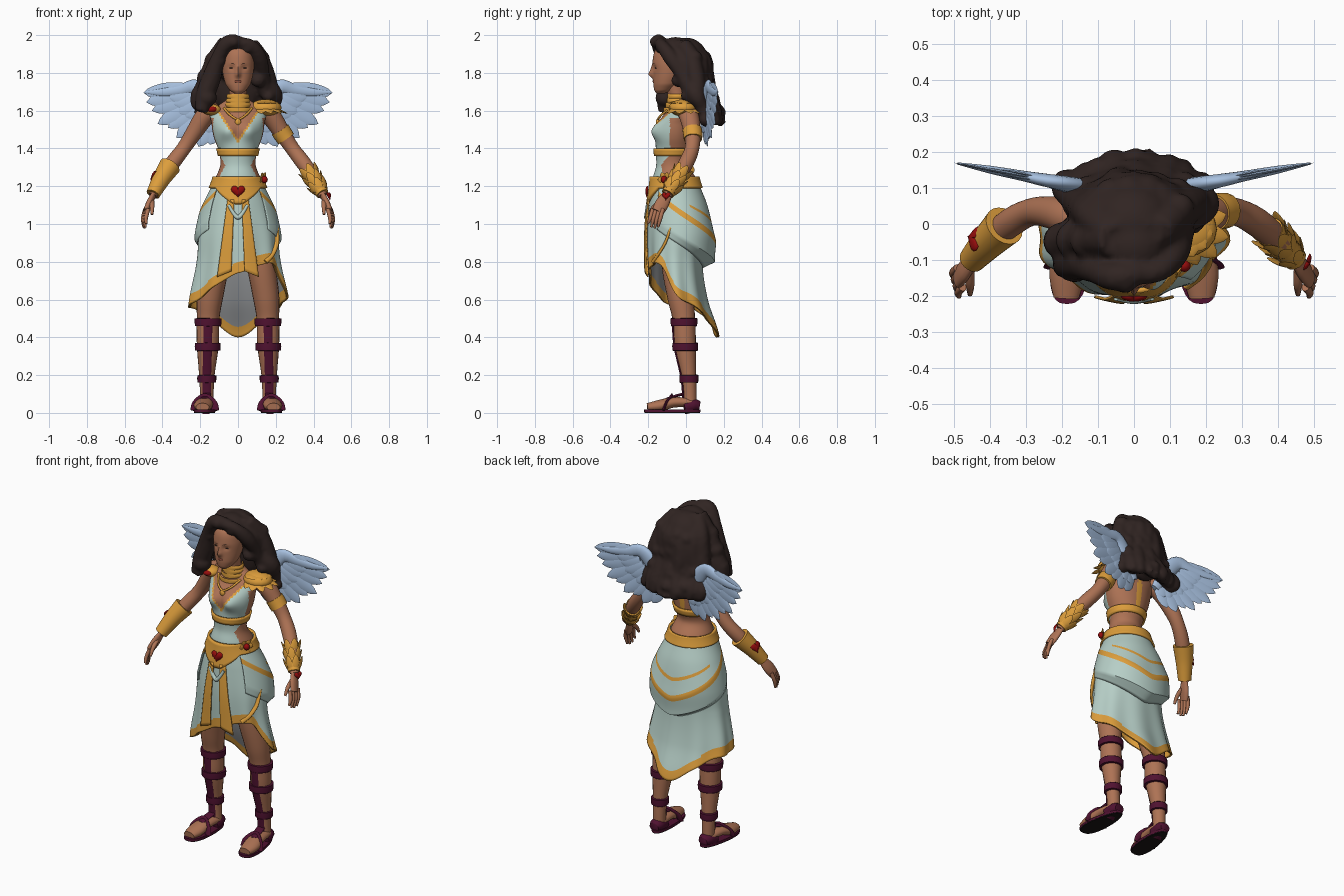
import bpy, bmesh, random
from math import sin, cos, pi, exp, sqrt, radians
from mathutils import Vector as V

random.seed(4)
if "Cube" in bpy.data.objects:
    bpy.data.objects.remove(bpy.data.objects["Cube"])


def material(name, *rgb):
    m = bpy.data.materials.new(name)
    m.use_nodes = True
    m.diffuse_color = (*rgb, 1)
    m.node_tree.nodes["Principled BSDF"].inputs["Base Color"].default_value = (*rgb, 1)
    return m


SKIN = material("skin", .42, .17, .09)
CLOTH = material("pale_cloth", .47, .62, .57)
LINING = material("grey_lining", .27, .28, .29)
GOLD = material("gold", .72, .34, .045)
WING = material("wing_blue", .39, .53, .74)
HAIR = material("dark_hair", .03, .018, .016)
LEATHER = material("maroon_leather", .08, .006, .03)
RED = material("red_gem", .3, .004, .004)
SOLE = material("black_sole", .01, .007, .008)
LIPS = material("lips", .28, .08, .05)


# ---- helpers ----
def blend(rows, i, f):
    """Catmull-Rom between rows i and i+1."""
    p = [rows[min(max(k, 0), len(rows) - 1)] for k in (i - 1, i, i + 1, i + 2)]
    return [b + .5 * f * (c - a + f * (2 * a - 5 * b + 4 * c - d + f * (3 * (b - c) + d - a)))
            for a, b, c, d in zip(*p)]


def along(rows, t):
    x = min(max(t, 0), 1) * (len(rows) - 1)
    i = min(int(x), len(rows) - 2)
    return blend(rows, i, x - i)


def at(rows, key):
    """Look up rows sorted by their first column."""
    key = min(max(key, rows[0][0]), rows[-1][0])
    i = max(k for k in range(len(rows) - 1) if rows[k][0] <= key)
    return blend(rows, i, (key - rows[i][0]) / (rows[i + 1][0] - rows[i][0]))[1:]


def surf(bm, f, nu, nv, rule=None, closed=True, caps=True):
    m = nu if closed else nu + 1
    g = [[bm.verts.new(f(i / nu, j / nv)) for i in range(m)] for j in range(nv + 1)]
    for j in range(nv):
        for i in range(nu):
            k = (i + 1) % m
            face = bm.faces.new((g[j][i], g[j][k], g[j + 1][k], g[j + 1][i]))
            if rule:
                face.material_index = rule((i + .5) / nu, (j + .5) / nv, face.calc_center_median())
    if closed and caps:
        bm.faces.new(g[0][::-1])
        bm.faces.new(g[-1])


def tube(bm, rows, flat=1, ref=(0, 1, 0), nu=14, nv=20):
    def f(u, v):
        p = along(rows, v)
        t = V(along(rows, v + .02)[:3]) - V(along(rows, v - .02)[:3])
        side = t.cross(V(ref)).normalized()
        up = side.cross(t).normalized()
        r = max(p[3], .001)
        return V(p[:3]) + side * r * cos(2 * pi * u) + up * r * flat * sin(2 * pi * u)
    surf(bm, f, nu, nv)


def ball(bm, c, rx, ry, rz, n=16):
    def f(u, v):
        h = pi * (.02 + .96 * v)
        return V(c) + V((rx * sin(h) * cos(2 * pi * u), ry * sin(h) * sin(2 * pi * u), rz * cos(h)))
    surf(bm, f, n, n)


def leaf(bm, base, tip, w, n, thick=.2):
    base, d = V(base), V(tip) - V(base)
    side = d.cross(V(n)).normalized()
    up = side.cross(d).normalized()

    def f(u, v):
        r = w * max(.001, sin(pi * (.15 + .85 * v))) ** .6
        return base + d * v + side * r * cos(2 * pi * u) + up * r * thick * sin(2 * pi * u)
    surf(bm, f, 8, 10)


def heart(bm, c, n, size):
    n = V(n).normalized()
    side = V((0, 0, 1)).cross(n).normalized()
    up = n.cross(side)

    def f(u, v):
        t, k = 2 * pi * u, sqrt(1 - .9 * v * v) * size
        y = (13 * cos(t) - 5 * cos(2 * t) - 2 * cos(3 * t) - cos(4 * t)) / 16
        return V(c) + (side * sin(t) ** 3 + up * y) * k + n * v * size * .4
    surf(bm, f, 32, 4)


def finish(name, bm, *mats, thick=0):
    bmesh.ops.recalc_face_normals(bm, faces=bm.faces)
    me = bpy.data.meshes.new(name)
    bm.to_mesh(me)
    bm.free()
    ob = bpy.data.objects.new(name, me)
    bpy.context.collection.objects.link(ob)
    for m in mats:
        me.materials.append(m)
    bpy.ops.object.select_all(action='DESELECT')
    ob.select_set(True)
    bpy.context.view_layer.objects.active = ob
    bpy.ops.object.shade_smooth_by_angle(angle=radians(50))
    if thick:
        s = ob.modifiers.new("thickness", 'SOLIDIFY')
        s.thickness, s.offset = thick, 0
    return ob


def part(name, mat, build, *args, **kw):
    bm = bmesh.new()
    build(bm, *args, **kw)
    return finish(name, bm, mat)


# ---- torso with painted bodice ----
BODY = [(1.1, -.05, .14, .12), (1.24, -.06, .12, .115), (1.31, -.073, .094, .085), (1.38, -.065, .1, .095),
        (1.46, -.058, .128, .1), (1.53, -.05, .14, .1), (1.59, -.03, .145, .08), (1.63, -.025, .1, .055), (1.67, -.03, .05, .04)]


def body(a, z, off=0):
    cy, rx, ry = at(BODY, z)
    x, y = (rx + off) * sin(a), cy - (ry + off) * cos(a)
    if cos(a) > 0:
        y -= .035 * exp(-((abs(x) - .06) ** 2 + (z - 1.49) ** 2) / .0022)
    return V((x, y, z))


def bodice(u, v, c):
    x, y, z = abs(c.x), c.y, c.z
    if y > -.02:
        return 2 if x < .014 and z > 1.38 else 0
    if z < 1.38:
        return 1 if x < .068 + abs(z - 1.31) * .5 and y < -.08 else 0
    d = x - (z - 1.445) * .65
    if d < 0 or z > 1.62 or y > (-.085 if z < 1.56 else -.035):
        return 0
    return 2 if d < .012 else 1


bm = bmesh.new()
surf(bm, lambda u, v: body(2 * pi * u, 1.1 + .57 * v), 96, 110, bodice)
finish("torso", bm, SKIN, CLOTH, GOLD)
bm = bmesh.new()
surf(bm, lambda u, v: body(2 * pi * u, 1.36 + .04 * v, .006), 48, 3, caps=False)
finish("chest_band", bm, GOLD, thick=.01)

# ---- skirt, overskirt, belt ----
SKIRT = [(.4, -.01, .28, .18), (.6, -.045, .26, .155), (.8, -.06, .22, .143), (.95, -.055, .205, .148),
         (1.1, -.05, .17, .142), (1.25, -.06, .119, .116)]
HEM = [(30 * i, z) for i, z in enumerate((.74, .78, .78, .62, .57, .49, .4, .49, .55, .56, .59, .67, .74))]


def skirt(a, z, off=0):
    cy, rx, ry = at(SKIRT, z)
    return V(((rx + off) * sin(a), cy - (ry + off) * cos(a), z))


def skirt_layer(inset):
    def f(u, v):
        a = 2 * pi * u
        return skirt(a, 1.24 + (at(HEM, 360 * u)[0] - 1.24) * v, .008 * v * v * sin(9 * a) - inset)
    return f


def hem_paint(u, v, c):
    return int(c.z < at(HEM, 360 * u)[0] + .055)


for name, cloth, inset in (("skirt", CLOTH, 0), ("skirt_lining", LINING, .007)):
    bm = bmesh.new()
    surf(bm, skirt_layer(inset), 96, 60, hem_paint, caps=False)
    finish(name, bm, cloth, GOLD, thick=.005)


def overskirt(u, v):
    a = radians(50 + 260 * u)
    back = 1 - sqrt((2 * u - 1) ** 2 + .002)
    edge, low = 1.17 - .28 * back, .97 - .21 * back
    z = 1.23 + (edge - 1.23) * v / .65 if v < .65 else edge + (low - edge) * (v - .65) / .35
    puff = min(v / .65, 1) ** 1.6 * (.007 + .058 * sin(pi * u) ** 2.5) * (1 if v < .92 else (1 - v) / .08)
    return skirt(a, z, puff + .003)


bm = bmesh.new()
surf(bm, overskirt, 72, 50, lambda u, v, c: int(.61 < v < .7 or .42 < v < .47 and .25 < u < .75), closed=False)
finish("overskirt", bm, CLOTH, GOLD, thick=.006)


def belt(u, v):
    front = max(0, 1 - min(u, 1 - u) / .14)
    return skirt(2 * pi * u, 1.25 - v * (.06 + .1 * min(front, .85)), .009 + .004 * v)


bm = bmesh.new()
surf(bm, belt, 80, 8, caps=False)
finish("belt", bm, GOLD, thick=.014)
part("belt_heart", RED, heart, (0, -.2, 1.175), (0, -1, 0), .037)
bm = bmesh.new()
hip = skirt(radians(68), 1.235, .018)
out = V((.85, -.5, 0))
for i in range(6):
    w = V((.5, .85, 0)) * cos(i * pi / 3) + V((0, 0, sin(i * pi / 3)))
    leaf(bm, hip + w * .01, hip + w * .042 + out * .008, .016, out)
finish("hip_rosette", bm, GOLD)
part("hip_gem", RED, ball, hip + out * .012, .017, .017, .019)
part("side_trim", GOLD, tube, [(*skirt(radians(a), z, .008), .012) for a, z in ((40, .8), (55, .84), (70, .9), (80, .98))], flat=.6)
part("front_drape", CLOTH, tube, [(-.05, -.205, 1.1, .008), (0, -.21, 1.035, .012), (.05, -.205, 1.1, .008)], ref=(0, 0, 1))

# ---- wings, arms, legs ----
LEG = [(.04, .02, .165, .036), (.1, .02, .165, .036), (.2, .013, .165, .041), (.36, -.005, .16, .058),
       (.5, -.012, .158, .06), (.62, -.03, .148, .07), (.8, -.055, .12, .076), (1.0, -.055, .095, .08)]
for s, side in ((1, "left"), (-1, "right")):
    def tabard(u, v):
        x, z = .02 + .015 * v + u * (.035 + .04 * v), 1.13 - v * (.38 + .03 * u)
        cy, rx, ry = at(SKIRT, z)
        return V((s * x, cy - ry * sqrt(1 - (x / rx) ** 2) - .016, z))
    bm = bmesh.new()
    surf(bm, tabard, 6, 20, closed=False)
    finish(side + "_tabard", bm, GOLD, thick=.008)

    # wing: thick leading edge with two layers of feathers
    bm = bmesh.new()
    tube(bm, [(s * x, .075 + .19 * x, z, r) for x, z, r in ((.08, 1.52, .03), (.15, 1.65, .045), (.22, 1.725, .04),
              (.3, 1.71, .03), (.4, 1.697, .022), (.49, 1.698, .006))], flat=.5)
    tips = ((.5, 1.695), (.485, 1.645), (.455, 1.6), (.425, 1.53), (.37, 1.51), (.325, 1.455), (.265, 1.45), (.21, 1.41), (.15, 1.42))
    for i, (x, z) in enumerate(tips):
        bx, bz = .26 - .019 * i, 1.71 - .021 * i
        for k, w, dy in ((1, .046, 0), (.5, .042, -.006), (.5, .042, .006)):
            ex, ez = bx + (x - bx) * k, bz + (z - bz) * k
            leaf(bm, (s * bx, .075 + .19 * bx + dy, bz), (s * ex, .075 + .19 * ex + dy, ez), w, (-.19 * s, 1, 0), .13)
    finish(side + "_wing", bm, WING)

    # arm and hand
    bm = bmesh.new()
    tube(bm, [(s * x, y, z, r) for x, y, z, r in ((.11, -.01, 1.6, .045), (.17, .015, 1.575, .052), (.235, .033, 1.48, .044),
              (.288, .032, 1.4, .038), (.345, .002, 1.325, .04), (.405, -.05, 1.24, .034), (.45, -.1, 1.15, .024))], nu=36)
    tube(bm, [(s * .445, -.095, 1.16, .024), (s * .468, -.125, 1.11, .036), (s * .487, -.15, 1.065, .032)], .5, (1, 0, 0))
    for i in range(4):
        y, x = -.122 - .018 * i, s * (.49 - .005 * i)
        tube(bm, [(x, y, 1.08, .011), (x + s * .013, y - .014, 1.03, .011), (x + s * .01, y - .026, .977 + .006 * (i - 1) ** 2, .006)], nu=8, nv=6)
    tube(bm, [(s * .457, -.13, 1.12, .014), (s * .455, -.17, 1.09, .012), (s * .455, -.195, 1.05, .007)], ref=(1, 0, 0), nu=8, nv=6)
    finish(side + "_arm", bm, SKIN)

    # leg, foot and sandal
    bm = bmesh.new()
    tube(bm, [(s * x, y, z, r) for z, y, x, r in LEG], nu=20, nv=36)
    tube(bm, [(s * .165, .06, .045, .03), (s * .168, .01, .055, .04), (s * .176, -.07, .055, .045), (s * .185, -.14, .038, .05),
              (s * .188, -.205, .03, .035)], .62, (0, 0, 1), nu=18)
    finish(side + "_leg", bm, SKIN)

    def sole(grow, low, high):
        def f(u, v):
            c, q = cos(2 * pi * u), sin(2 * pi * u)
            w = (.054 - .01 * c) * abs(q) ** .7 * (1 if q > 0 else -1)
            return V((s * (.174 - .012 * c) + w * grow, -.072 + .15 * c * grow, low + (high - low) * v))
        return f
    part(side + "_sandal_base", LEATHER, surf, sole(1, .005, .018), 32, 2)
    part(side + "_sandal_sole", SOLE, surf, sole(.98, 0, .006), 32, 1)
    bm = bmesh.new()
    for z in (.18, .35, .48):
        y, x, r = at(LEG, z)
        tube(bm, [(s * x, y, z + h, r + k) for h, k in ((-.021, .003), (-.019, .01), (.019, .011), (.021, .003))], nu=20, nv=6)
    tube(bm, [(s * x, y - r + .002, z, .023) for z, y, x, r in [(z, *at(LEG, z)) for z in (.08, .18, .28, .35, .42, .49)]], .3)
    tube(bm, [(s * .166, -.015, .1, .024), (s * .173, -.06, .088, .024), (s * .18, -.105, .074, .018)], .3, (0, 0, 1))
    # strap running diagonally from the instep to both edges of the sole
    tube(bm, [(s * .176 + dx, y, z, .02) for dx, y, z in ((-.056, -.12, .012), (-.046, -.105, .05), (0, -.075, .084),
              (.046, -.105, .05), (.056, -.12, .012))], .35)
    tube(bm, [(s * .165, .072, .035, .03), (s * .166, .04, .04, .043), (s * .17, -.01, .03, .045)], .85, (0, 0, 1))
    finish(side + "_sandal_straps", bm, LEATHER)

# ---- arm jewellery ----
part("right_cuff", GOLD, tube, [(-.36, -.005, 1.308, .058), (-.405, -.05, 1.24, .048), (-.45, -.1, 1.158, .037)], nu=20)
part("right_cuff_heart", RED, heart, (-.44, -.04, 1.258), (-.8, .2, .5), .036)
part("left_armband", GOLD, tube, [(.222, .032, 1.5, .051), (.238, .036, 1.475, .051), (.255, .037, 1.45, .049)], nu=18)
bm = bmesh.new()
wrist, elbow = V((.447, -.097, 1.16)), V((.375, -.02, 1.28))
tube(bm, [(*wrist, .034), (*(wrist + elbow) / 2, .039), (*elbow, .042)])
axis = (elbow - wrist).normalized()
e1 = axis.cross(V((0, 1, 0))).normalized()
e2 = axis.cross(e1)
for k in range(3):
    for i in range(7):
        a = 2 * pi * (i + k / 2) / 7
        ray = e1 * cos(a) + e2 * sin(a)
        base = wrist.lerp(elbow, .1 + .3 * k) + ray * .034
        leaf(bm, base, base + axis * .065 + ray * .022, .02, ray)
finish("left_feather_cuff", bm, GOLD)
part("left_cuff_heart", RED, heart, (.48, -.105, 1.15), (1, -.4, .2), .024)

# ---- shoulders and neck ----
bm = bmesh.new()
ball(bm, (.145, -.015, 1.615), .085, .075, .045)
for i in range(7):
    a = radians(-100 + 30 * i)
    ray = V((cos(a), sin(a), 0))
    for k, h in ((.095 + .03 * max(0, cos(a)), -.045), (.08, .01)):
        leaf(bm, V((.13, -.015, 1.645 + h * .3)) + ray * .02, V((.14, -.015, 1.63 + h)) + ray * k, .03, (*ray.xy * .5, 1))
finish("left_pauldron", bm, GOLD)
part("right_shoulder_clasp", GOLD, ball, (-.14, -.06, 1.605), .05, .05, .03)
part("right_shoulder_gem", RED, ball, (-.14, -.098, 1.607), .028, .02, .016)
part("neck", SKIN, tube, [(0, -.03, 1.6, .05), (0, -.045, 1.67, .046), (0, -.065, 1.76, .05)])
bm = bmesh.new()
for z, r in ((1.605, .075), (1.63, .064), (1.652, .057), (1.675, .054)):
    surf(bm, lambda u, v: V(((r + .007 * cos(2 * pi * v)) * sin(2 * pi * u), -.045 - r * cos(2 * pi * u), z + .013 * sin(2 * pi * v))), 28, 8, caps=False)
tube(bm, [(-.075, -.08, 1.615, .006), (-.045, -.128, 1.58, .006), (0, -.148, 1.555, .006), (.045, -.128, 1.58, .006), (.075, -.08, 1.615, .006)], ref=(0, 0, 1))
ball(bm, (0, -.15, 1.54), .016, .01, .018)
finish("collar_and_necklace", bm, GOLD)

# ---- head ----
HEAD = [(1.69, -.135, .018, .02), (1.705, -.122, .042, .045), (1.74, -.105, .066, .068), (1.8, -.09, .081, .084),
        (1.86, -.083, .085, .094), (1.92, -.078, .074, .084), (1.97, -.07, .03, .035)]


def face(u, v):
    z = 1.69 + .28 * v
    cy, rx, ry = at(HEAD, z)
    x, y = rx * sin(2 * pi * u), cy - ry * cos(2 * pi * u)
    if y < cy:
        y -= .024 * exp(-(x / .012) ** 2 - ((z - 1.792) / .018) ** 2) + .01 * exp(-(x / .01) ** 2 - ((z - 1.82) / .02) ** 2)
        y += .008 * exp(-((abs(x) - .034) / .016) ** 2 - ((z - 1.827) / .014) ** 2)
    return V((x, y, z))


part("head", SKIN, surf, face, 64, 48)
bm = bmesh.new()
for s in (1, -1):
    ball(bm, (s * .034, -.159, 1.826), .013, .006, .003, 10)
    tube(bm, [(s * .016, -.174, 1.846, .002), (s * .035, -.166, 1.852, .003), (s * .055, -.149, 1.846, .002)], ref=(0, 0, 1), nu=6, nv=8)
finish("eyes_and_brows", bm, HAIR)
part("mouth", LIPS, ball, (0, -.169, 1.755), .021, .008, .008, 12)

# ---- hair: wavy overlapping locks fused into one mass ----
bm = bmesh.new()
ball(bm, (-.005, 0, 1.865), .128, .118, .122)
ball(bm, (0, -.055, 1.905), .095, .095, .085)
ball(bm, (-.005, .07, 1.75), .135, .08, .19)
locks = [[(.04, -.125, 1.96, .03), (-.04, -.145, 1.958, .036), (-.108, -.125, 1.885, .04), (-.133, -.1, 1.78, .045), (-.18, -.11, 1.68, .055), (-.19, -.12, 1.59, .03)],
         [(-.06, -.04, 1.95, .05), (-.13, -.04, 1.86, .045), (-.155, -.04, 1.76, .055), (-.195, -.05, 1.66, .05), (-.21, -.07, 1.6, .025)],
         [(-.02, -.13, 1.96, .03), (.06, -.128, 1.953, .034), (.112, -.075, 1.88, .036), (.125, -.025, 1.78, .04), (.15, .01, 1.69, .035), (.17, .03, 1.65, .015)],
         [(.05, -.04, 1.955, .045), (.115, -.01, 1.86, .045), (.135, .02, 1.76, .05), (.18, .06, 1.68, .045), (.19, .09, 1.6, .02)]]
for i in range(9):
    x = -.176 + .044 * i
    dip = .06 * (1 - (x / .18) ** 2)
    locks.append([(x * .35, -.02, 1.95, .04), (x * .65, .03 + dip, 1.87, .042), (x * .85, .045 + dip, 1.76, .045),
                  (x, .065 + dip, 1.66, .043), (x * 1.03, .1 + dip, 1.58, .04), (x, .13 + dip, 1.535 - dip * .2, .018)])


def wave(size):
    return random.uniform(-size, size)


for rows in locks:
    tube(bm, [(x + wave(.01), y + wave(.008), z + wave(.008), r * (1 + wave(.15))) for x, y, z, r in rows], nu=12, nv=24)
    for x, y, z, r in rows[1:-1]:
        ball(bm, (x + wave(.02), y + wave(.015), z + wave(.03)), r, r, r * .9, 12)
hair = finish("hair", bm, HAIR)
fuse = hair.modifiers.new("fuse", 'REMESH')
fuse.mode, fuse.voxel_size, fuse.use_smooth_shade = 'VOXEL', .011, True
soft = hair.modifiers.new("soften", 'SMOOTH')
soft.factor, soft.iterations = .5, 2
